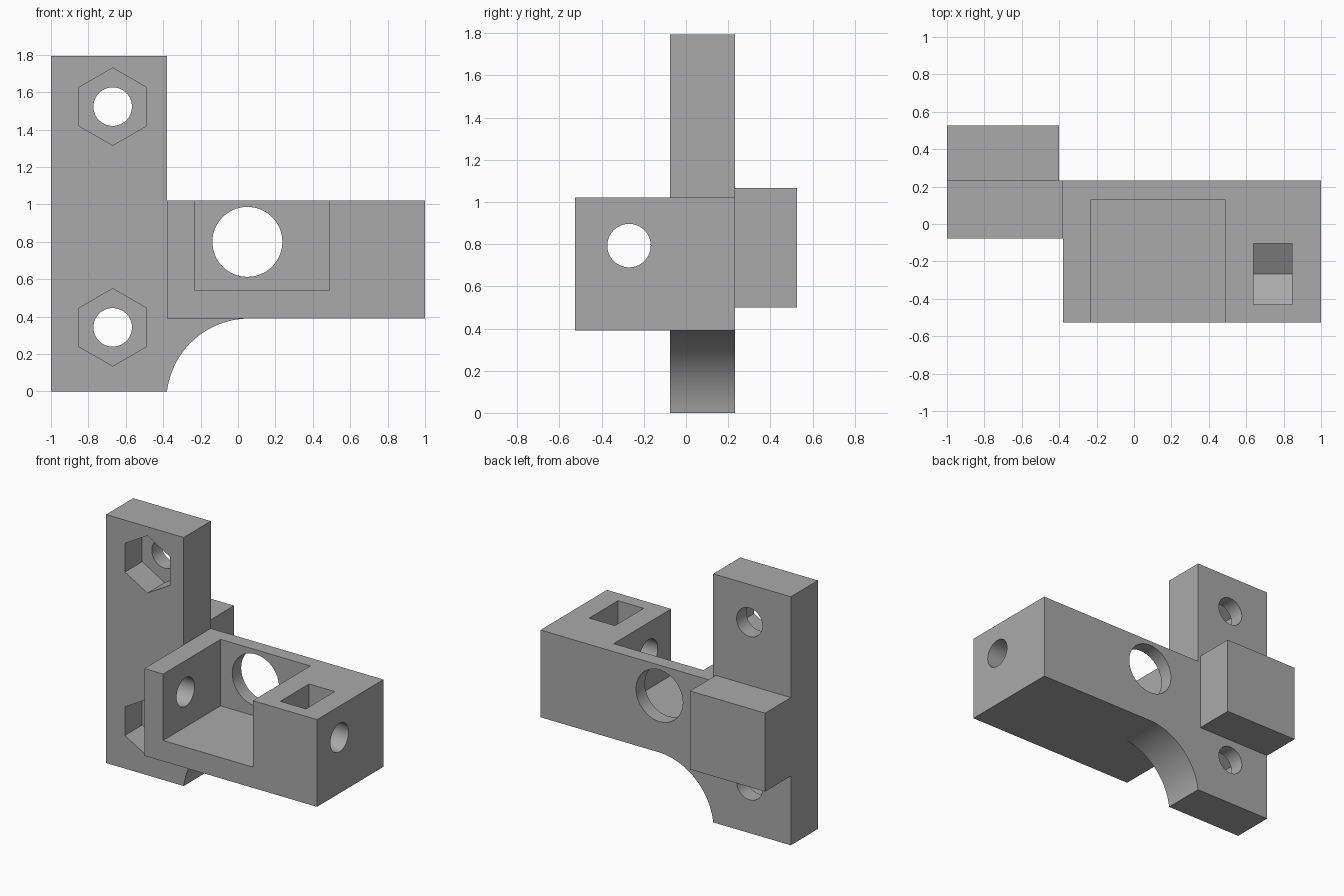
import bpy, bmesh, math
from mathutils import Vector

cube = bpy.data.objects.get("Cube")
if cube:
    bpy.data.objects.remove(cube, do_unlink=True)

grey = bpy.data.materials.new("plain grey")
grey.use_nodes = True
colour = (0.4, 0.4, 0.4, 1)
grey.diffuse_color = colour
grey.node_tree.nodes["Principled BSDF"].inputs["Base Color"].default_value = colour


def prism(name, outline, axis, lo, hi):
    """Extrude a 2D outline along x (outline in y, z) or y (outline in x, z)."""
    place = (lambda u, v: (lo, u, v)) if axis == "x" else (lambda u, v: (u, lo, v))
    shift = Vector((hi - lo, 0, 0)) if axis == "x" else Vector((0, hi - lo, 0))
    bm = bmesh.new()
    face = bm.faces.new([bm.verts.new(place(u, v)) for u, v in outline])
    moved = bmesh.ops.extrude_face_region(bm, geom=[face], use_keep_orig=True)["geom"]
    bmesh.ops.translate(bm, vec=shift, verts=[g for g in moved if isinstance(g, bmesh.types.BMVert)])
    bmesh.ops.recalc_face_normals(bm, faces=bm.faces)
    mesh = bpy.data.meshes.new(name)
    bm.to_mesh(mesh)
    bm.free()
    mesh.materials.append(grey)
    ob = bpy.data.objects.new(name, mesh)
    bpy.context.collection.objects.link(ob)
    return ob


def rect(u0, u1, v0, v1):
    return [(u0, v0), (u1, v0), (u1, v1), (u0, v1)]


def ring(u, v, r, n=64):
    # Starts at the top, so a hexagon has its points up and down
    return [(u + r * math.sin(math.tau * i / n), v + r * math.cos(math.tau * i / n)) for i in range(n)]


def combine(target, tool, operation):
    mod = target.modifiers.new(operation, "BOOLEAN")
    mod.operation, mod.solver, mod.object = operation, "EXACT", tool
    bpy.context.view_layer.objects.active = target
    bpy.ops.object.modifier_apply(modifier=mod.name)
    bpy.data.objects.remove(tool, do_unlink=True)


FRONT, PLATE, BACK = -0.526, -0.077, 0.232
EDGE, LOW, HIGH, TOP = -0.38, 0.39, 1.02, 1.795

# Upright plate and arm, with a concave curve under the arm
cx, r = 0.06, 0.443
start = math.atan2(r - LOW, EDGE - cx)
curve = [(cx + r * math.cos(a), LOW - r + r * math.sin(a))
         for a in [start + (math.pi / 2 - start) * i / 32 for i in range(33)]]
outline = [(-1, 0)] + curve + [(1, LOW), (1, HIGH), (EDGE, HIGH), (EDGE, TOP), (-1, TOP)]
bracket = prism("bracket_body", outline, "y", PLATE, BACK)

# Front block and rear lug
combine(bracket, prism("front_block", rect(EDGE, 1, LOW, HIGH), "y", FRONT, PLATE), "UNION")
combine(bracket, prism("rear_lug", rect(-1, -0.4, 0.5, 1.067), "y", BACK, 0.526), "UNION")

# Pocket open to the front and top, with a round hole in its back wall
cutters = [prism("pocket", rect(-0.23, 0.487, 0.54, 1.3), "y", -0.8, 0.13),
           prism("back_wall_hole", ring(0.05, 0.8, 0.187), "y", 0, 0.4)]

# Plate bolt holes with hexagonal nut recesses
for z in (0.343, 1.523):
    cutters.append(prism("bolt_hole", ring(-0.67, z, 0.103), "y", -0.3, 0.4))
    cutters.append(prism("nut_recess", ring(-0.67, z, 0.207, 6), "y", -0.3, 0.12))

# Cross bolt hole and its nut slot with a pointed floor
cutters.append(prism("cross_hole", ring(-0.27, 0.793, 0.103), "x", -0.6, 1.2))
slot = [(-0.103, 1.3), (-0.103, 0.69), (-0.267, 0.595), (-0.431, 0.69), (-0.431, 1.3)]
cutters.append(prism("nut_slot", slot, "x", 0.64, 0.845))

for cutter in cutters:
    combine(bracket, cutter, "DIFFERENCE")

# Merge coplanar faces and smooth the round surfaces only
bm = bmesh.new()
bm.from_mesh(bracket.data)
bmesh.ops.remove_doubles(bm, verts=bm.verts, dist=0.0001)
bmesh.ops.dissolve_limit(bm, angle_limit=math.radians(0.5), verts=bm.verts, edges=bm.edges)
bm.to_mesh(bracket.data)
bm.free()
bpy.ops.object.select_all(action="DESELECT")
bracket.select_set(True)
bpy.context.view_layer.objects.active = bracket
bpy.ops.object.shade_smooth_by_angle(angle=math.radians(20))
